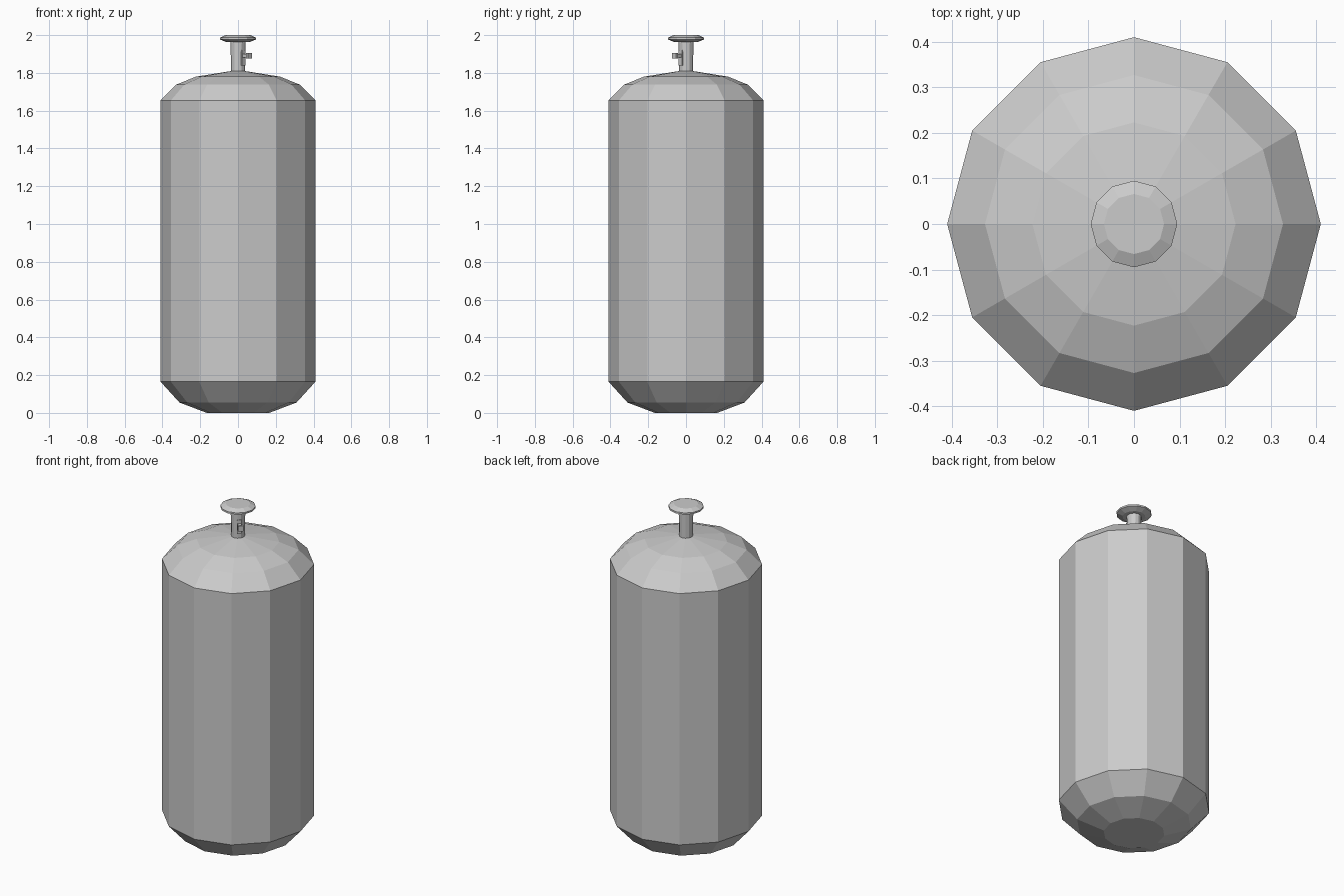
import bpy, bmesh
from math import cos, sin, pi, radians
from mathutils import Matrix

if "Cube" in bpy.data.objects:
    bpy.data.objects.remove(bpy.data.objects["Cube"])

SIDES = 12

def new_object(name, bm):
    bmesh.ops.recalc_face_normals(bm, faces=bm.faces)
    mesh = bpy.data.meshes.new(name)
    bm.to_mesh(mesh)
    bm.free()
    obj = bpy.data.objects.new(name, mesh)
    bpy.context.collection.objects.link(obj)
    return obj

def lathe(name, profile, sides=SIDES):
    """Closed faceted solid from (radius, height) rings."""
    bm = bmesh.new()
    rings = [[bm.verts.new((r * cos(2 * pi * i / sides), r * sin(2 * pi * i / sides), z))
              for i in range(sides)] for r, z in profile]
    for a, b in zip(rings, rings[1:]):
        for i in range(sides):
            j = (i + 1) % sides
            bm.faces.new((a[i], a[j], b[j], b[i]))
    bm.faces.new(rings[0])
    bm.faces.new(rings[-1])
    return new_object(name, bm)

def valve_box(name, x0, x1, width, z0, z1):
    """Box along the diagonal that points to the front right."""
    bm = bmesh.new()
    place = (Matrix.Rotation(radians(-45), 4, 'Z')
             @ Matrix.Translation(((x0 + x1) / 2, 0, (z0 + z1) / 2))
             @ Matrix.Diagonal((x1 - x0, width, z1 - z0, 1)))
    bmesh.ops.create_cube(bm, size=1, matrix=place)
    return new_object(name, bm)

# Tank with rounded ends
lathe("tank_body", [(0.165, 0.0), (0.31, 0.055), (0.41, 0.165), (0.41, 1.655),
                    (0.327, 1.738), (0.223, 1.78), (0.035, 1.81)])

# Valve stem and hand wheel
lathe("valve_stem", [(0.036, 1.79), (0.04, 1.968)])
lathe("hand_wheel", [(0.062, 1.963), (0.095, 1.977), (0.095, 1.987), (0.066, 2.0)])

# Small outlet on the stem
valve_box("outlet_plate", 0.025, 0.043, 0.024, 1.84, 1.92)
valve_box("outlet_neck", 0.035, 0.08, 0.018, 1.881, 1.9)
valve_box("outlet_cap", 0.074, 0.09, 0.03, 1.875, 1.906)
